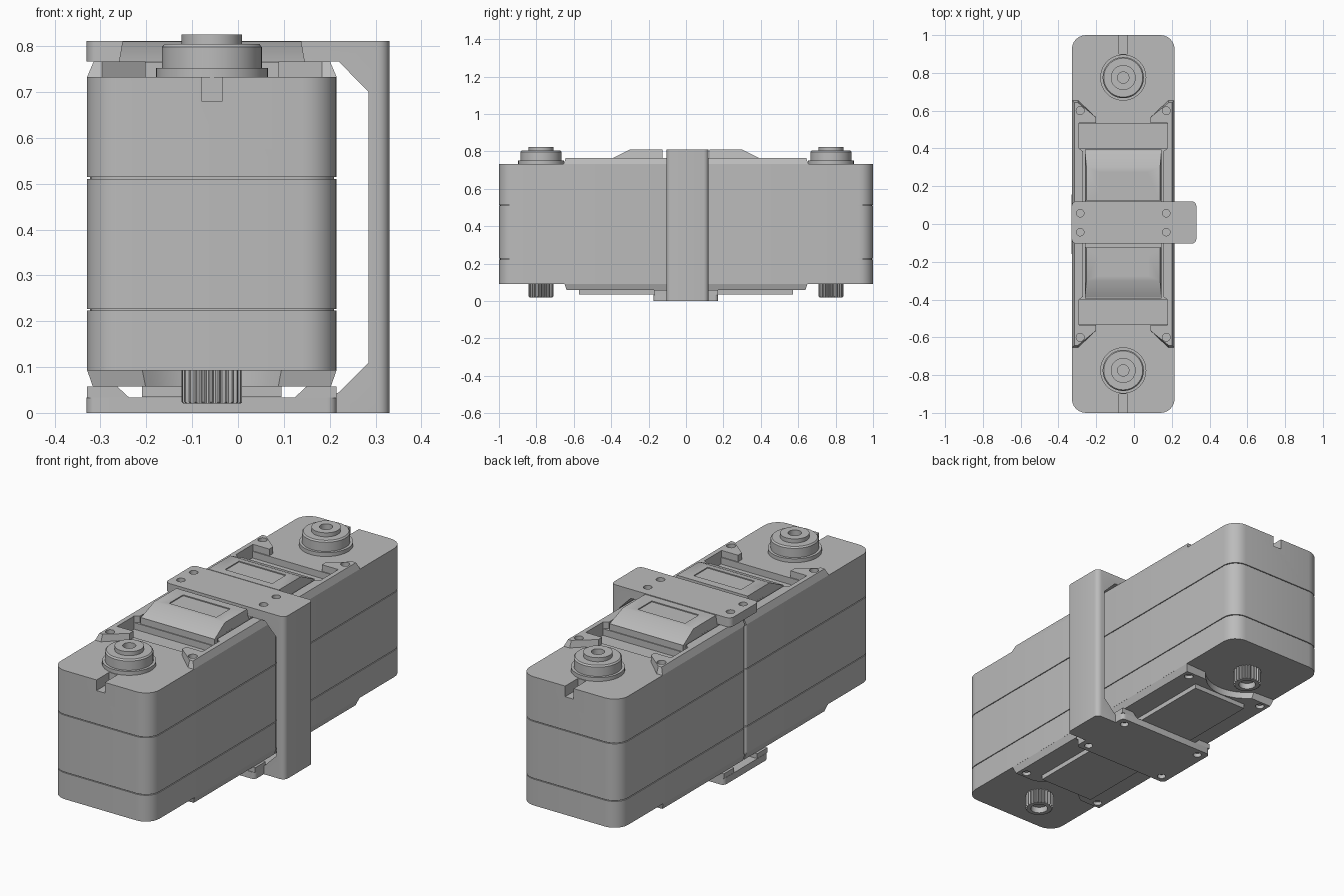
import bpy, bmesh
from math import pi, sin, cos

cube = bpy.data.objects.get("Cube")
if cube:
    bpy.data.objects.remove(cube, do_unlink=True)

grey = bpy.data.materials.new("plain_grey")
grey.use_nodes = True
GREY = (0.5, 0.5, 0.5, 1)
grey.diffuse_color = GREY
grey.node_tree.nodes["Principled BSDF"].inputs["Base Color"].default_value = GREY

CX = -0.057      # centre line of the actuators
HW = 0.272       # half width of an actuator
GAP = 0.004      # half the gap between the two actuators
AXIS = 0.775     # distance of the output axis from the middle
parts, cutters = [], []


def finish(name, bm, mirror=False):
    bmesh.ops.recalc_face_normals(bm, faces=bm.faces)
    mesh = bpy.data.meshes.new(name)
    bm.to_mesh(mesh)
    bm.free()
    ob = bpy.data.objects.new(name, mesh)
    bpy.context.collection.objects.link(ob)
    mesh.materials.append(grey)
    ob["mirror"] = mirror
    parts.append(ob)
    return ob


def add_loft(bm, loops):
    rings = [[bm.verts.new(p) for p in loop] for loop in loops]
    n = len(rings[0])
    for a, b in zip(rings, rings[1:]):
        for i in range(n):
            j = (i + 1) % n
            bm.faces.new((a[i], a[j], b[j], b[i]))
    bm.faces.new(rings[0])
    bm.faces.new(rings[-1])


def loft(name, loops, mirror=False):
    bm = bmesh.new()
    add_loft(bm, loops)
    return finish(name, bm, mirror)


def flat(outline, z):
    return [(x, y, z) for x, y in outline]


def prism(name, outline, z0, z1, mirror=False):
    return loft(name, [flat(outline, z0), flat(outline, z1)], mirror)


def rect(x0, x1, y0, y1, near=0, far=0, steps=6):
    """Rectangle with rounded corners at its near (y0) and far (y1) ends."""
    pts = []
    corners = ((x0, y0, 1, 1, near, pi), (x1, y0, -1, 1, near, 1.5 * pi),
               (x1, y1, -1, -1, far, 0), (x0, y1, 1, -1, far, pi / 2))
    for x, y, sx, sy, r, start in corners:
        if not r:
            pts.append((x, y))
            continue
        for i in range(steps + 1):
            a = start + pi / 2 * i / steps
            pts.append((x + sx * r + r * cos(a), y + sy * r + r * sin(a)))
    return pts


def circle(x, y, r, n=20):
    return [(x + r * cos(2 * pi * i / n), y + r * sin(2 * pi * i / n)) for i in range(n)]


def cut(ob, outlines, z0, z1):
    bm = bmesh.new()
    for o in outlines:
        add_loft(bm, [flat(o, z0), flat(o, z1)])
    cutter = finish(ob.name + "_cutter", bm)
    parts.remove(cutter)
    cutters.append(cutter)
    cutter.hide_render = True
    mod = ob.modifiers.new("cut", 'BOOLEAN')
    mod.operation, mod.solver, mod.object = 'DIFFERENCE', 'EXACT', cutter


def lathe(name, profile, segs, tooth=None):
    """Revolve (r, z) points round the output axis; tooth shrinks odd columns."""
    bm = bmesh.new()
    cols = []
    for i in range(segs):
        a = 2 * pi * i / segs
        col = []
        for r, z in profile:
            if tooth and r > tooth and i % 4 > 1:
                r = tooth
            col.append(bm.verts.new((CX + r * cos(a), AXIS + r * sin(a), z)))
        cols.append(col)
    for i in range(segs):
        a, b = cols[i], cols[(i + 1) % segs]
        for k in range(len(profile) - 1):
            bm.faces.new((a[k], b[k], b[k + 1], a[k + 1]))
    for k in (0, -1):
        bm.faces.new([c[k] for c in cols])
    return finish(name, bm, True)


# Actuator housing: three shells round a slightly smaller core
def housing(inset):
    return rect(CX - HW + inset, CX + HW - inset, GAP + inset, 1 - inset, 0.012, 0.075)


prism("housing_core", housing(0.006), 0.15, 0.65, True)
prism("lower_shell", housing(0), 0.092, 0.223, True)
prism("middle_shell", housing(0), 0.227, 0.510, True)
upper = prism("upper_shell", housing(0), 0.514, 0.733, True)
cut(upper, [rect(CX - 0.023, CX + 0.023, 0.9, 1.1)], 0.68, 0.8)
pocket = [rect(CX - 0.235, CX + 0.235, 0.4, 0.53)]
cut(upper, pocket, 0.70, 0.8)

# Raised side rails with screw bosses on the upper face
rail = [(HW, GAP), (HW, 0.655), (0.24, 0.655), (0.145, 0.565), (0.145, 0.535),
        (0.235, 0.535), (0.235, 0.4), (0.213, 0.385), (0.213, GAP)]
for side, label in ((1, "left"), (-1, "right")):
    low = [(CX + side * u, y, 0.733) for u, y in rail]
    high = [(CX + side * min(u, HW - 0.014), min(y, 0.642), 0.766) for u, y in rail]
    ob = loft(label + "_top_rail", [low, high], True)
    cut(ob, [circle(CX + side * 0.228, 0.6, 0.021)], 0.742, 0.8)

# Central cover: low part under the bracket, sloped hump in front of it
prism("cover_base", rect(CX - 0.203, CX + 0.203, GAP, 0.395), 0.733, 0.765, True)
hump = loft("cover_hump", [flat(rect(CX - 0.203, CX + 0.203, 0.125, 0.392), 0.764),
                           flat(rect(CX - 0.195, CX + 0.195, 0.125, 0.30), 0.81)], True)
cut(hump, [rect(CX - 0.13, CX + 0.13, 0.165, 0.275)], 0.805, 0.85)

# Output horn above and splined shaft below
lathe("output_horn", [(0.122, 0.73), (0.122, 0.752), (0.109, 0.752), (0.109, 0.798),
                      (0.103, 0.805), (0.066, 0.805), (0.066, 0.825),
                      (0.03, 0.825), (0.03, 0.79)], 48)
lathe("splined_shaft", [(0.066, 0.095), (0.066, 0.024), (0.062, 0.02),
                        (0.04, 0.02), (0.04, 0.05)], 96, 0.059)

# Lower cover with a round clearance for the shaft
arc = [(0.2 * cos(a), AXIS + 0.2 * sin(a))
       for a in (pi + 0.71 + (pi - 1.42) * i / 16 for i in range(17))]
base = [(-HW, GAP), (-HW, 0.65)] + arc + [(HW, 0.65), (HW, GAP)]
lower = loft("lower_cover", [[(CX + u, y, 0.093) for u, y in base],
                             [(CX + u * 0.955, min(y, 0.638), 0.058) for u, y in base]], True)
cut(lower, [circle(CX + s * 0.222, 0.605, 0.021) for s in (1, -1)], 0.03, 0.075)
prism("lower_step", rect(CX - 0.152, CX + 0.152, GAP, 0.572), 0.035, 0.06, True)

# Bracket: top plate, upright and foot as one profile drawn from the front
profile = [(-0.33, 0.766), (-0.33, 0.811), (0.33, 0.811), (0.33, 0), (0.2, 0),
           (0.2, 0.033), (0.22, 0.045), (0.285, 0.11), (0.285, 0.70), (0.22, 0.766)]
bm = bmesh.new()
add_loft(bm, [[(x, y, z) for x, z in profile] for y in (-0.104, 0.12)])
corners = [e for e in bm.edges
           if abs(e.verts[0].co.z - e.verts[1].co.z) > 0.04
           and all(abs(v.co.x) > 0.329 for v in e.verts)]
bmesh.ops.bevel(bm, geom=corners, offset=0.025, segments=4, profile=0.5, affect='EDGES')
bracket = finish("bracket", bm)
screws_x = (CX - 0.228, CX + 0.228)
cut(bracket, [circle(x, y, 0.02) for x in screws_x for y in (-0.043, 0.057)], 0.79, 0.85)

# Wide bottom plate on four corner pads
plate = prism("bottom_plate", rect(-0.33, 0.215, -0.175, 0.172, 0.02, 0.02), 0, 0.034)
cut(plate, [circle(x, y, 0.02) for x in screws_x for y in (-0.135, 0.132)], -0.05, 0.02)
for side in (1, -1):
    for end in (1, -1):
        y0, y1 = sorted((end * 0.09, end * 0.172))
        foot = rect(*sorted((CX + side * 0.18, CX + side * HW)), y0, y1)
        seat = rect(*sorted((CX + side * 0.207, CX + side * HW)), y0, y1)
        loft("corner_pad", [flat(foot, 0.033), flat(seat, 0.058)])

# Mirror the actuator, apply modifiers and shade
bpy.ops.object.select_all(action='DESELECT')
for ob in parts:
    if ob["mirror"]:
        mod = ob.modifiers.new("mirror", 'MIRROR')
        mod.use_axis = (False, True, False)
        mod.use_mirror_merge = False
    ob.select_set(True)
bpy.context.view_layer.objects.active = parts[0]
bpy.ops.object.convert(target='MESH')
bpy.ops.object.shade_smooth_by_angle(angle=0.5)
for c in cutters:
    bpy.data.objects.remove(c, do_unlink=True)
